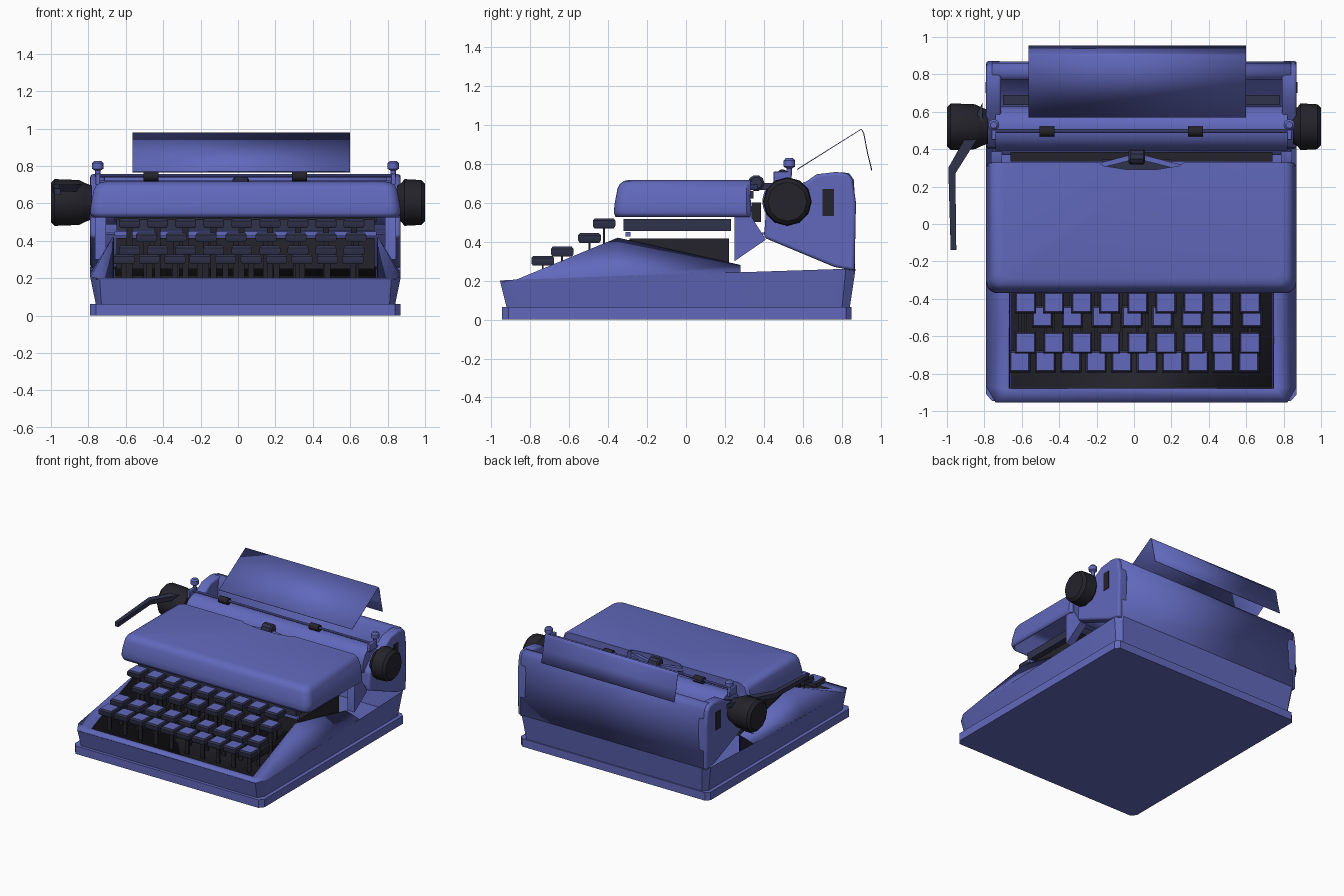
import bpy, bmesh, math
from mathutils import Vector

if "Cube" in bpy.data.objects:
    bpy.data.objects.remove(bpy.data.objects["Cube"])

def material(name, rgb):
    m = bpy.data.materials.new(name)
    m.diffuse_color = (*rgb, 1)
    m.use_nodes = True
    m.node_tree.nodes["Principled BSDF"].inputs["Base Color"].default_value = m.diffuse_color
    return m

BLUE = material("enamel blue", (0.12, 0.14, 0.50))
NAVY = material("dark slate", (0.03, 0.032, 0.07))
BLACK = material("black", (0.018, 0.017, 0.024))
CX, HW = 0.04, 0.83          # body centre and half width

def mesh(name, verts, faces, *mats):
    me = bpy.data.meshes.new(name)
    me.from_pydata([tuple(v) for v in verts], [], faces)
    bm = bmesh.new()
    bm.from_mesh(me)
    bmesh.ops.recalc_face_normals(bm, faces=bm.faces)
    bm.to_mesh(me)
    bm.free()
    for m in mats:
        me.materials.append(m)
    ob = bpy.data.objects.new(name, me)
    bpy.context.collection.objects.link(ob)
    return ob

def loft(name, loops, mat, caps=(True, True)):
    n = len(loops[0])
    verts = [v for l in loops for v in l]
    faces = [(a * n + i, a * n + (i + 1) % n, (a + 1) * n + (i + 1) % n, (a + 1) * n + i)
             for a in range(len(loops) - 1) for i in range(n)]
    if caps[0]:
        faces.append(tuple(range(n))[::-1])
    if caps[1]:
        faces.append(tuple(range((len(loops) - 1) * n, len(loops) * n)))
    return mesh(name, verts, faces, mat)

def prism_x(name, prof, x0, x1, mat):
    return loft(name, [[(x, y, z) for y, z in prof] for x in (x0, x1)], mat)

def box(name, x0, x1, y0, y1, z0, z1, mat, bevel=0):
    ob = prism_x(name, [(y0, z0), (y1, z0), (y1, z1), (y0, z1)], x0, x1, mat)
    if bevel:
        b = ob.modifiers.new("bevel", 'BEVEL')
        b.width, b.segments = bevel, 2
    return ob

def turned_x(name, y, z, rings, mat, n=24):
    loops = [[(x, y + r * math.cos(2 * math.pi * i / n), z + r * math.sin(2 * math.pi * i / n))
              for i in range(n)] for x, r in rings]
    return loft(name, loops, mat)

def sheet(name, path, x0, x1, mat, thick):
    n = len(path)
    verts = [(x, y, z) for x in (x0, x1) for y, z in path]
    ob = mesh(name, verts, [(i, i + 1, n + i + 1, n + i) for i in range(n - 1)], mat)
    s = ob.modifiers.new("thickness", 'SOLIDIFY')
    s.thickness, s.offset = thick, 0
    return ob

def mirrored(half):
    """Closed outline from points on the right half, front to back."""
    return ([Vector((CX + p[0], *p[1:])) for p in half] +
            [Vector((CX - p[0], *p[1:])) for p in reversed(half)])

# base plate
plate = [(0.80, -0.945), (0.83, -0.91), (0.83, 0.82), (0.80, 0.85)]
loft("base_plate", [mirrored([(x, y, z) for x, y in plate]) for z in (0.0, 0.063)], BLUE)

# tray walls
low = [(0.77, -0.92, 0.06), (0.80, -0.87, 0.06), (0.80, 0.80, 0.06), (0.77, 0.84, 0.06)]
high = [(0.78, -0.955, 0.20), (HW, -0.87, 0.205), (HW, 0.82, 0.26), (0.79, 0.87, 0.26)]
loft("tray_walls", [mirrored(low), mirrored(high)], BLUE, (True, False))

# sloping deck around the keyboard
deck = [(0.78, -0.955, 0.20), (HW, -0.87, 0.205), (HW, -0.35, 0.224), (HW, 0.28, 0.242),
        (0.71, -0.88, 0.20), (0.71, -0.35, 0.42), (0.71, 0.28, 0.28)]
verts = [(CX + s * x, y, z) for s in (1, -1) for x, y, z in deck]
faces = [tuple(i + o for i in f) for o in (0, 7)
         for f in ((0, 1, 4), (1, 2, 5, 4), (2, 3, 6, 5))] + [(0, 4, 11, 7)]
ob = mesh("keyboard_deck", verts, faces, BLUE)
ob.modifiers.new("thickness", 'SOLIDIFY').thickness = 0.008

# dark well below the keys
for s in (-1, 1):
    x = CX + s * 0.706
    prism_x("well_side", [(-0.88, 0.1), (0.28, 0.1), (0.28, 0.275), (-0.35, 0.415), (-0.88, 0.195)],
            x - 0.004, x + 0.004, BLACK)
sheet("well_floor", [(-0.88, 0.195), (-0.875, 0.12), (-0.35, 0.2), (0.26, 0.26)],
      CX - 0.70, CX + 0.70, BLACK, 0.008)
box("type_basket", CX - 0.69, CX + 0.69, -0.29, 0.22, 0.25, 0.415, BLACK)
box("inner_rail", CX - 0.69, CX + 0.69, -0.32, 0.23, 0.455, 0.515, NAVY)
box("front_rail", CX - 0.70, CX + 0.70, -0.31, -0.285, 0.425, 0.45, BLUE)

# keys: blue tops with dark skirts, on thin dark stems and levers
def key(x, y, z, w=0.056, d=0.058):
    loops = [(0.86, -0.027), (1.0, -0.015), (1.0, 0.012), (0.84, 0.024)]
    pts = [[(x + sx * w * k, y + sy * d * k, z + h)
            for sx, sy in ((-1, -1), (1, -1), (1, 1), (-1, 1))] for k, h in loops]
    cap = loft("key", pts, NAVY)
    cap.data.materials.append(BLUE)
    for p in cap.data.polygons:
        p.material_index = 1 if p.normal.z > 0.8 else 0
    floor = 0.12 + (y + 0.875) * 0.15
    box("key_stem", x - 0.016, x + 0.016, y - 0.005, y + 0.005, floor, z - 0.02, BLACK)
    box("key_lever", x - 0.008, x + 0.008, y, -0.28, floor + 0.07, floor + 0.11, BLACK)

for y, z, x0, count, step in ((-0.735, 0.303, -0.61, 10, 0.136), (-0.635, 0.35, -0.58, 9, 0.15),
                              (-0.495, 0.42, -0.49, 8, 0.16), (-0.42, 0.495, -0.58, 9, 0.15)):
    for i in range(count):
        key(x0 + i * step, y, z)

# hood with rounded front corners and a notch at the back
half = [(HW - 0.06 + 0.06 * math.sin(a), -0.31 - 0.06 * math.cos(a))
        for a in (math.radians(15 * i) for i in range(7))]
half += [(HW, 0.31), (HW - 0.02, 0.33), (0.25, 0.33), (0.23, 0.31), (0.08, 0.285)]
loops = []
for z, inset in ((0.525, 0.008), (0.55, 0), (0.59, 0.003), (0.67, 0.018),
                 (0.695, 0.03), (0.71, 0.05), (0.717, 0.08)):
    loop = []
    for x, y in half:
        xs = x * (1 - inset / HW)
        ys = y + inset * (0.33 - y) / 0.7
        loop.append((xs, ys, z))
    loops.append(mirrored(loop))
hood = loft("hood", loops, BLUE, (False, True))
hood.modifiers.new("thickness", 'SOLIDIFY').thickness = 0.012

# brackets holding the hood
for s in (-1, 1):
    x = CX + s * 0.775
    prism_x("hood_bracket", [(0.25, 0.54), (0.25, 0.30), (0.41, 0.41), (0.34, 0.52), (0.33, 0.64), (0.31, 0.64)],
            x - 0.03, x + 0.03, BLUE)

# carriage back, trough and end plates
sheet("carriage_back", [(0.37, 0.44), (0.46, 0.445), (0.64, 0.48), (0.765, 0.60), (0.775, 0.735),
                        (0.80, 0.75), (0.835, 0.745), (0.855, 0.715), (0.862, 0.60), (0.862, 0.25)],
      CX - 0.80, CX + 0.80, BLUE, 0.012)
end = [(0.40, 0.42), (0.76, 0.27), (0.865, 0.25), (0.872, 0.60), (0.855, 0.72), (0.83, 0.75),
       (0.77, 0.757), (0.67, 0.745), (0.62, 0.71), (0.50, 0.66), (0.41, 0.56)]
for s in (-1, 1):
    xa, xb = sorted((CX + s * 0.75, CX + s * HW))
    ob = prism_x("carriage_end", end, xa, xb, BLUE)
    b = ob.modifiers.new("bevel", 'BEVEL')
    b.width, b.segments, b.limit_method = 0.015, 3, 'ANGLE'
    x = CX + s * (HW + 0.002)
    box("end_slot", x - 0.003, x + 0.003, 0.70, 0.76, 0.53, 0.67, BLACK)
box("trough_strip", CX - 0.74, CX + 0.74, 0.635, 0.69, 0.51, 0.60, NAVY)
box("card_strip", CX - 0.70, CX + 0.70, 0.335, 0.385, 0.50, 0.60, BLACK)

# platen and end knobs
turned_x("platen", 0.51, 0.605, [(CX - 0.78, 0.118), (CX + 0.78, 0.118)], BLUE, 32)
turned_x("right_knob", 0.52, 0.605, [(0.85, 0.09), (0.875, 0.105), (0.89, 0.125), (0.98, 0.12), (1.0, 0.10)], BLACK, 12)
turned_x("left_knob", 0.52, 0.605, [(-0.78, 0.09), (-0.82, 0.105), (-0.85, 0.12), (-0.98, 0.125), (-1.0, 0.105)], BLACK, 12)

# paper bail with rollers and end buttons
turned_x("bail_bar", 0.495, 0.748, [(-0.75, 0.009), (0.83, 0.009)], BLUE, 10)
for x in (-0.465, 0.33):
    turned_x("bail_roller", 0.495, 0.745, [(x - 0.04, 0.026), (x + 0.04, 0.026)], BLACK, 12)
for x in (-0.75, 0.83):
    box("bail_arm", x - 0.012, x + 0.012, 0.45, 0.54, 0.70, 0.76, BLUE, 0.004)
    rings = [(0.74, 0.014), (0.775, 0.014), (0.785, 0.03), (0.815, 0.03), (0.828, 0.018)]
    loft("bail_button", [[(x + r * math.cos(math.pi * i / 6), 0.53 + r * math.sin(math.pi * i / 6), z)
                          for i in range(12)] for z, r in rings], BLUE)

# type guide in the hood notch
turned_x("type_guide", 0.36, 0.70, [(-0.03, 0.03), (-0.02, 0.042), (0.05, 0.042), (0.06, 0.03)], NAVY, 10)
box("guide_base", -0.17, 0.2, 0.285, 0.345, 0.62, 0.66, NAVY)
for s in (-1, 1):
    ob = box("guide_arm", -0.11, 0.11, -0.014, 0.014, -0.012, 0.012, BLUE)
    ob.location = (0.015 + s * 0.13, 0.33, 0.68)
    ob.rotation_euler.z = -s * 0.25

# carriage return lever
lever = [(-0.81, 0.65), (-0.81, 0.50), (-0.955, 0.27), (-0.95, -0.14), (-0.98, -0.14), (-0.993, 0.30), (-0.87, 0.52)]
loft("return_lever", [[(x, y, z - 0.02 * (y < 0.1)) for x, y in lever] for z in (0.665, 0.70)], NAVY)

# sheet of paper folded over its support
sheet("paper", [(0.57, 0.77), (0.90, 0.977), (0.912, 0.955), (0.93, 0.86), (0.953, 0.765)],
      -0.565, 0.60, BLUE, 0.005)

# smooth shading with sharp edges kept
bpy.ops.object.select_all(action='DESELECT')
for ob in bpy.context.scene.objects:
    ob.select_set(True)
    bpy.context.view_layer.objects.active = ob
bpy.ops.object.shade_smooth_by_angle(angle=math.radians(35))
